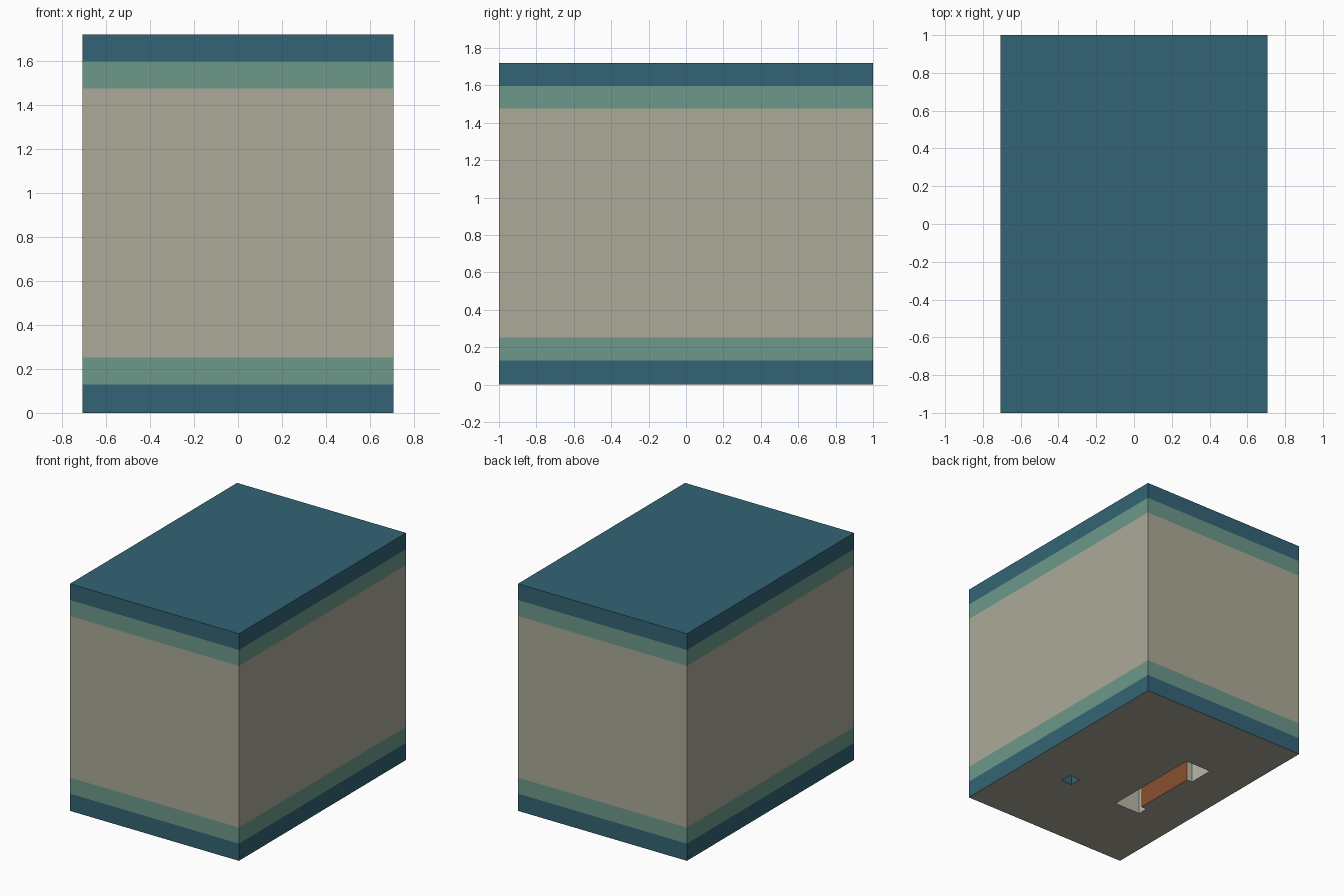
import bpy, bmesh

if "Cube" in bpy.data.objects:
    bpy.data.objects.remove(bpy.data.objects["Cube"])

W, D, H = 0.708, 1.0, 1.72


def srgb(r, g, b):
    lin = lambda c: ((c / 255 + 0.055) / 1.055) ** 2.4 if c > 10 else c / 255 / 12.92
    return (lin(r), lin(g), lin(b), 1)


def material(name, *rgb):
    m = bpy.data.materials.new(name)
    m.diffuse_color = srgb(*rgb)
    m.use_nodes = True
    m.node_tree.nodes["Principled BSDF"].inputs["Base Color"].default_value = m.diffuse_color
    return m


blue = material("deep blue", 52, 100, 117)
green = material("sage green", 108, 152, 138)
cream = material("warm cream", 172, 170, 152)
grey = material("floor stone", 172, 166, 150)
pale = material("pale cream", 186, 184, 168)
brown = material("wood brown", 136, 80, 48)


def make(name, quads, mats):
    """quads: list of (four corner points, material index)"""
    bm = bmesh.new()
    for pts, mi in quads:
        f = bm.faces.new([bm.verts.new(p) for p in pts])
        f.material_index = mi
    bmesh.ops.remove_doubles(bm, verts=bm.verts, dist=1e-5)
    me = bpy.data.meshes.new(name)
    bm.to_mesh(me)
    bm.free()
    for m in mats:
        me.materials.append(m)
    ob = bpy.data.objects.new(name, me)
    bpy.context.collection.objects.link(ob)


def prism_walls(outline, z0, z1, mi=0):
    """Upright faces around an anticlockwise outline"""
    n = len(outline)
    out = []
    for i in range(n):
        a, b = outline[i], outline[(i + 1) % n]
        out.append(([(*a, z0), (*b, z0), (*b, z1), (*a, z1)], mi))
    return out


# Painted walls in five bands
room = [(-W, -D), (W, -D), (W, D), (-W, D)]
levels = [0, 0.13, 0.252, 1.476, 1.597, H]
walls = []
for z0, z1, mi in zip(levels, levels[1:], [0, 1, 2, 1, 0]):
    walls += prism_walls(room, z0, z1, mi)
make("room_walls", walls, [blue, green, cream])

# Ceiling
make("ceiling", [([(*p, H) for p in room], 0)], [blue])

# Floor with openings under the bench and the post
BX0, BXM, BX1 = -0.375, -0.33, -0.155
BY = [-0.39, -0.31, 0.20, 0.40]
PX, PY = (0.262, 0.352), (-0.386, -0.296)


def opening(x, y):
    post = PX[0] < x < PX[1] and PY[0] < y < PY[1]
    bench = BX0 < x < BX1 and BY[0] < y < BY[3]
    recess = x < BXM and BY[1] < y < BY[2]
    return post or (bench and not recess)


xs = sorted([-W, BX0, BXM, BX1, *PX, W])
ys = sorted([-D, *BY, *PY, D])
cells = []
for x0, x1 in zip(xs, xs[1:]):
    for y0, y1 in zip(ys, ys[1:]):
        if not opening((x0 + x1) / 2, (y0 + y1) / 2):
            cells.append(([(x0, y0, 0), (x0, y1, 0), (x1, y1, 0), (x1, y0, 0)], 0))
make("floor", cells, [grey])

# Bench: two end blocks with a recessed wooden front, hollow underneath
BH = 0.45
outline = [(BX0, BY[0]), (BX1, BY[0]), (BX1, BY[3]), (BX0, BY[3]),
           (BX0, BY[2]), (BXM, BY[2]), (BXM, BY[1]), (BX0, BY[1])]
bench = prism_walls(outline, 0, BH)
bench[5] = (bench[5][0], 1)
for y0, y1, x0 in [(BY[0], BY[1], BX0), (BY[1], BY[2], BXM), (BY[2], BY[3], BX0)]:
    bench.append(([(x0, y0, BH), (BX1, y0, BH), (BX1, y1, BH), (x0, y1, BH)], 0))
make("bench", bench, [pale, brown])

# Slim post, hollow underneath
square = [(PX[0], PY[0]), (PX[1], PY[0]), (PX[1], PY[1]), (PX[0], PY[1])]
make("post", prism_walls(square, 0, 0.6) + [([(*p, 0.6) for p in square], 0)], [blue])
